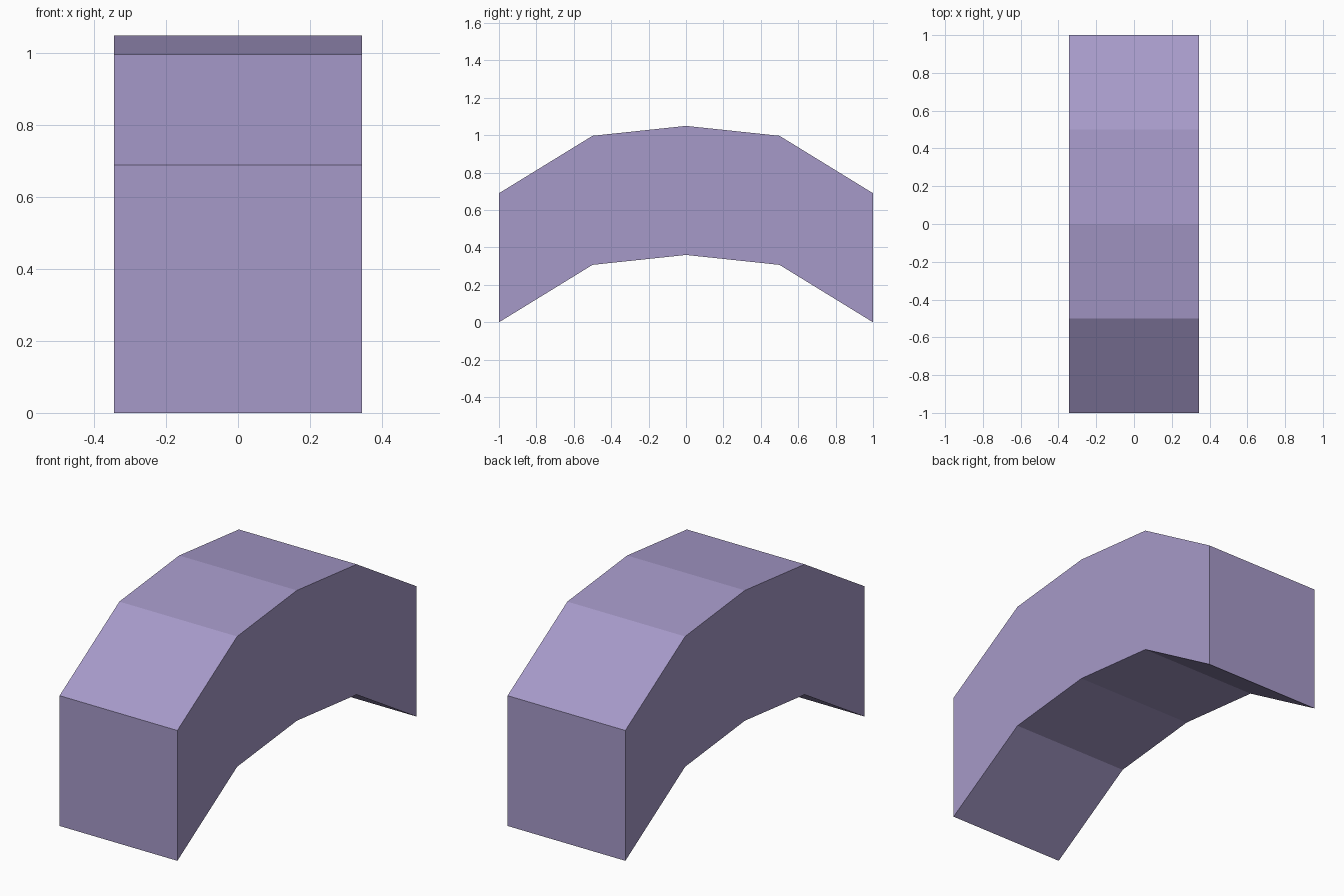
import bpy, bmesh

if "Cube" in bpy.data.objects:
    bpy.data.objects.remove(bpy.data.objects["Cube"])

# Single lilac material
mat = bpy.data.materials.new("lilac")
mat.diffuse_color = (0.38, 0.32, 0.58, 1.0)
mat.use_nodes = True
mat.node_tree.nodes["Principled BSDF"].inputs["Base Color"].default_value = mat.diffuse_color

HALF_WIDTH = 0.345
THICKNESS = 0.69
# Underside line of the arch (y, z), mirrored about y = 0
half = [(0.0, 0.36), (0.5, 0.307), (1.0, 0.0)]
under = [(-y, z) for y, z in reversed(half[1:])] + half

# Arch: sweep a square-section strip along the line, then close the ends
bm = bmesh.new()
rings = []
for y, z in under:
    rings.append([bm.verts.new((x, y, z + h)) for x, h in (
        (-HALF_WIDTH, 0), (HALF_WIDTH, 0),
        (HALF_WIDTH, THICKNESS), (-HALF_WIDTH, THICKNESS))])
for a, b in zip(rings, rings[1:]):
    for i in range(4):
        j = (i + 1) % 4
        bm.faces.new((a[i], a[j], b[j], b[i]))
bm.faces.new(rings[0])
bm.faces.new(rings[-1])
bmesh.ops.recalc_face_normals(bm, faces=bm.faces)

mesh = bpy.data.meshes.new("curved_arch")
bm.to_mesh(mesh)
bm.free()
mesh.materials.append(mat)
arch = bpy.data.objects.new("curved_arch", mesh)
bpy.context.collection.objects.link(arch)
